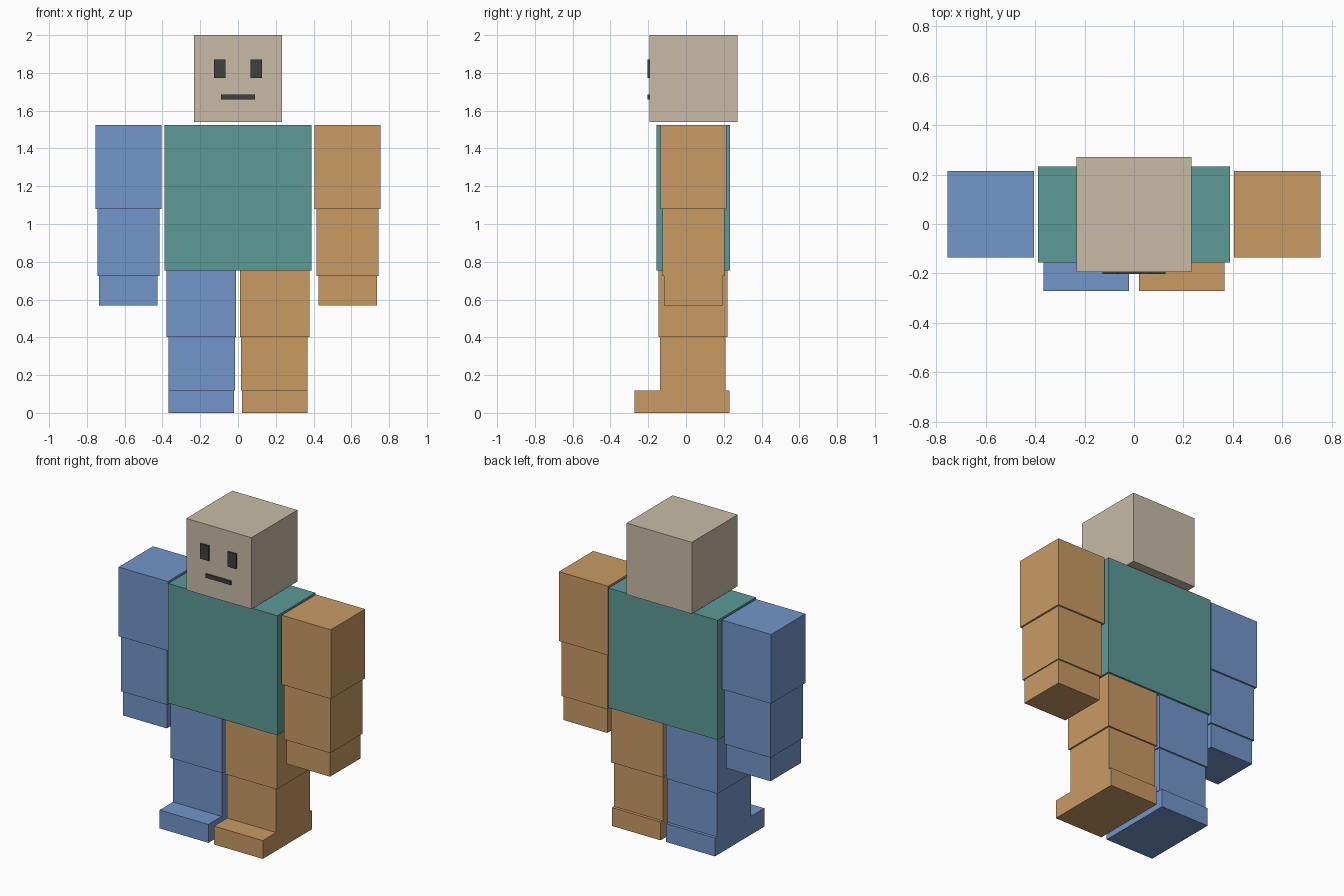
import bpy
import bmesh
from mathutils import Vector

cube = bpy.data.objects.get("Cube")
if cube:
    bpy.data.objects.remove(cube, do_unlink=True)


def make_material(name, colour):
    mat = bpy.data.materials.new(name)
    mat.use_nodes = True
    rgba = (*colour, 1.0)
    mat.diffuse_color = rgba
    mat.node_tree.nodes["Principled BSDF"].inputs["Base Color"].default_value = rgba
    return mat


tan = make_material("tan", (0.58, 0.50, 0.39))
teal = make_material("teal", (0.107, 0.328, 0.305))
orange = make_material("orange", (0.58, 0.328, 0.127))
blue = make_material("blue", (0.168, 0.305, 0.59))
charcoal = make_material("charcoal", (0.05, 0.05, 0.053))


def box(name, x, y, z, mat):
    """Flat-faced box from (min, max) ranges on each axis."""
    low, high = Vector((x[0], y[0], z[0])), Vector((x[1], y[1], z[1]))
    bm = bmesh.new()
    bmesh.ops.create_cube(bm, size=1.0)
    bmesh.ops.scale(bm, vec=high - low, verts=bm.verts)
    mesh = bpy.data.meshes.new(name)
    bm.to_mesh(mesh)
    bm.free()
    mesh.materials.append(mat)
    obj = bpy.data.objects.new(name, mesh)
    obj.location = (low + high) / 2
    bpy.context.collection.objects.link(obj)
    return obj


# Head and torso
box("head", (-0.232, 0.232), (-0.194, 0.272), (1.54, 2.0), tan)
box("torso", (-0.388, 0.388), (-0.155, 0.232), (0.755, 1.525), teal)

# Face plates
FACE = (-0.203, -0.194)
box("mouth", (-0.09, 0.09), FACE, (1.66, 1.685), charcoal)

# Limb segments: name, x range on the left side, y range, z range
limbs = [
    ("upper_arm", (0.405, 0.755), (-0.135, 0.214), (1.08, 1.525)),
    ("lower_arm", (0.416, 0.744), (-0.125, 0.203), (0.725, 1.08)),
    ("hand", (0.425, 0.737), (-0.116, 0.193), (0.568, 0.725)),
    ("upper_leg", (0.01, 0.378), (-0.146, 0.22), (0.402, 0.755)),
    ("lower_leg", (0.017, 0.367), (-0.137, 0.21), (0.118, 0.402)),
    ("foot", (0.02, 0.367), (-0.272, 0.23), (0.0, 0.118)),
]
for side, sign, mat in (("left", 1, orange), ("right", -1, blue)):
    for name, x, y, z in limbs:
        span = sorted(sign * v for v in x)
        box(f"{side}_{name}", span, y, z, mat)
    eye_span = sorted(sign * v for v in (0.066, 0.128))
    box(f"{side}_eye", eye_span, FACE, (1.773, 1.87), charcoal)
